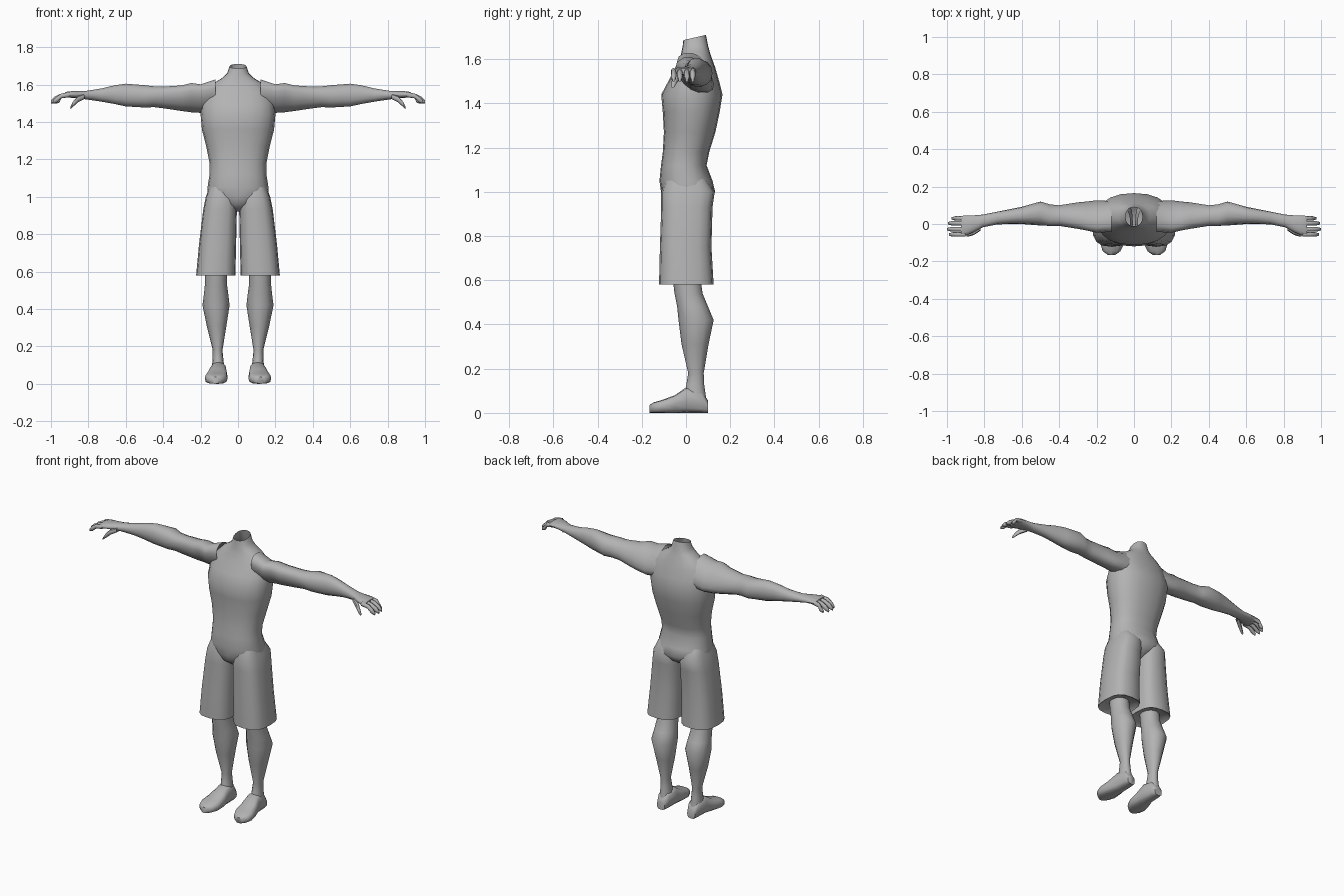
import bpy, bmesh, math

grey = bpy.data.materials.new("plain grey")
grey.diffuse_color = (0.45, 0.45, 0.45, 1)


def spow(v, p):
    return math.copysign(abs(v) ** p, v)


def loft(name, axis, rings, n=16, power=2.3, start=True, end=True, mirror=True):
    """Skin rings (t, a0, a1, b0, b1[, skew]) running along an axis.
    a, b are the other two axes in xyz order; skew shifts a at the low side of b."""
    bm = bmesh.new()
    loops = []
    for r in rings:
        t, a0, a1, b0, b1 = r[:5]
        skew = r[5] if len(r) > 5 else 0
        loop = []
        for i in range(n):
            u = 2 * math.pi * i / n
            s = spow(math.sin(u), 2 / power)
            a = (a0 + a1) / 2 + (a1 - a0) / 2 * spow(math.cos(u), 2 / power) - skew * s
            b = (b0 + b1) / 2 + (b1 - b0) / 2 * s
            co = {"x": (t, a, b), "y": (a, t, b), "z": (a, b, t)}[axis]
            loop.append(bm.verts.new(co))
        loops.append(loop)
    for p, q in zip(loops, loops[1:]):
        for i in range(n):
            j = (i + 1) % n
            bm.faces.new((p[i], p[j], q[j], q[i]))
    if start:
        bm.faces.new(loops[0])
    if end:
        bm.faces.new(loops[-1])
    bmesh.ops.recalc_face_normals(bm, faces=bm.faces)
    mesh = bpy.data.meshes.new(name)
    bm.to_mesh(mesh)
    bm.free()
    mesh.materials.append(grey)
    ob = bpy.data.objects.new(name, mesh)
    bpy.context.collection.objects.link(ob)
    bpy.ops.object.select_all(action="DESELECT")
    ob.select_set(True)
    bpy.context.view_layer.objects.active = ob
    bpy.ops.object.shade_smooth_by_angle(angle=math.radians(55))
    if mirror:
        ob.modifiers.new("mirror", "MIRROR")
    return ob


# Torso from crotch to the open neck
torso = loft("torso", "z", [
    (0.92, -0.012, 0.012, -0.05, 0.04),
    (0.96, -0.08, 0.08, -0.105, 0.105),
    (1.00, -0.165, 0.165, -0.113, 0.132),
    (1.05, -0.163, 0.163, -0.12, 0.12),
    (1.12, -0.152, 0.152, -0.113, 0.093),
    (1.18, -0.152, 0.152, -0.105, 0.105),
    (1.27, -0.17, 0.17, -0.10, 0.133),
    (1.36, -0.193, 0.193, -0.105, 0.152),
    (1.44, -0.20, 0.20, -0.112, 0.165),
    (1.50, -0.195, 0.195, -0.08, 0.15),
    (1.56, -0.175, 0.175, -0.05, 0.133),
    (1.61, -0.125, 0.125, -0.025, 0.115),
    (1.635, -0.085, 0.085, -0.02, 0.107),
    (1.66, -0.058, 0.058, -0.015, 0.10),
    (1.698, -0.045, 0.045, -0.012, 0.09)], n=20, end=False, mirror=False)
for v in torso.data.vertices:  # sloping neck rim
    if v.co.z > 1.69:
        v.co.z += 0.23 * (v.co.y - 0.039)

# Shorts legs, with the hem turned in
loft("shorts_leg", "z", [
    (1.06, 0.02, 0.15, -0.09, 0.09),
    (1.00, 0.006, 0.172, -0.112, 0.13),
    (0.93, 0.006, 0.186, -0.112, 0.12),
    (0.75, 0.01, 0.208, -0.118, 0.115),
    (0.58, 0.014, 0.224, -0.122, 0.125),
    (0.595, 0.028, 0.208, -0.105, 0.108),
    (0.60, 0.08, 0.16, -0.04, 0.05)], power=2.8, start=False)

# Bare lower legs
loft("lower_leg", "z", [
    (0.61, 0.06, 0.175, -0.06, 0.065),
    (0.54, 0.06, 0.176, -0.052, 0.075),
    (0.48, 0.052, 0.182, -0.04, 0.10),
    (0.42, 0.045, 0.19, -0.034, 0.125),
    (0.31, 0.062, 0.167, -0.02, 0.102),
    (0.18, 0.083, 0.135, 0.01, 0.08),
    (0.13, 0.078, 0.136, 0.002, 0.082),
    (0.06, 0.07, 0.142, -0.01, 0.092)], n=12, power=2.1, start=False, end=False)

# Feet, heel to toe
loft("foot", "y", [
    (0.10, 0.078, 0.132, 0, 0.055),
    (0.07, 0.066, 0.143, 0, 0.10),
    (0.00, 0.062, 0.148, 0, 0.115),
    (-0.05, 0.056, 0.165, 0, 0.08),
    (-0.11, 0.056, 0.178, 0, 0.058),
    (-0.145, 0.072, 0.168, 0, 0.048),
    (-0.165, 0.10, 0.14, 0, 0.036)], n=12, power=3)

# Arms, shoulder to palm
loft("arm", "x", [
    (0.12, -0.035, 0.115, 1.45, 1.63, 0.03),
    (0.20, -0.035, 0.115, 1.447, 1.603, 0.04),
    (0.25, -0.025, 0.11, 1.45, 1.61, 0.035),
    (0.30, -0.02, 0.11, 1.457, 1.597, 0.025),
    (0.40, -0.01, 0.10, 1.472, 1.59, 0.01),
    (0.45, -0.01, 0.105, 1.478, 1.592, 0.01),
    (0.50, -0.008, 0.12, 1.476, 1.598),
    (0.60, 0.0, 0.092, 1.482, 1.606),
    (0.66, 0.0, 0.08, 1.495, 1.597),
    (0.73, -0.002, 0.066, 1.508, 1.58),
    (0.81, -0.018, 0.05, 1.52, 1.567),
    (0.86, -0.045, 0.046, 1.527, 1.566),
    (0.91, -0.066, 0.045, 1.53, 1.564),
    (0.925, -0.064, 0.042, 1.532, 1.558)], n=14, power=2.2, start=False)

# Four curled fingers
for i, (y, tip) in enumerate([(0.03, 0.975), (0.004, 0.995), (-0.028, 1.0), (-0.056, 0.99)]):
    w = 0.012
    loft(f"finger_{i + 1}", "x", [
        (0.90, y - w, y + w, 1.533, 1.56),
        (0.945, y - w, y + w, 1.526, 1.552),
        (tip - 0.02, y - w, y + w, 1.503, 1.536),
        (tip, y - w * 0.5, y + w * 0.5, 1.497, 1.515)], n=8, power=2.2, start=False)

# Thumb hanging below the palm
loft("thumb", "x", [
    (0.82, -0.035, 0.0, 1.523, 1.55),
    (0.855, -0.058, -0.025, 1.505, 1.54),
    (0.88, -0.066, -0.042, 1.483, 1.512),
    (0.895, -0.066, -0.052, 1.47, 1.485)], n=8, power=2.2, start=False)
